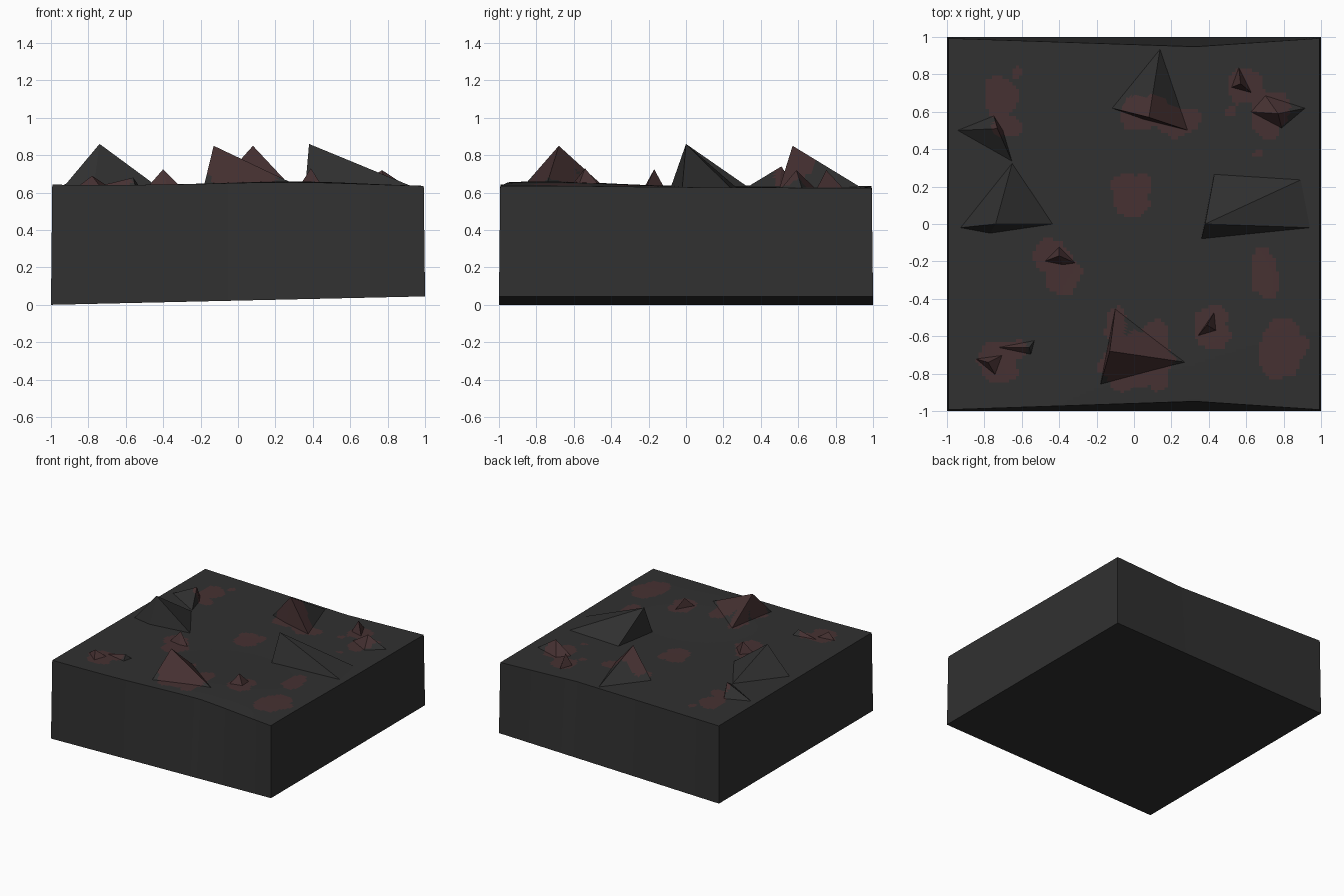
import bpy, bmesh, math
from mathutils import Vector, noise

if "Cube" in bpy.data.objects:
    bpy.data.objects.remove(bpy.data.objects["Cube"])


def material(name, rgb):
    m = bpy.data.materials.new(name)
    m.diffuse_color = (*rgb, 1)
    m.use_nodes = True
    m.node_tree.nodes["Principled BSDF"].inputs["Base Color"].default_value = m.diffuse_color
    return m


STONE = material("charcoal stone", (0.030, 0.030, 0.030))
RED = material("dull red stain", (0.062, 0.031, 0.032))

# Stain blobs on the top: centre x, y, radius x, radius y
STAINS = [
    (-0.72, 0.68, .09, .11), (-0.67, 0.52, .08, .06), (-0.63, 0.82, .03, .03),
    (0.05, 0.60, .13, .10), (0.23, 0.55, .14, .08),
    (0.60, 0.74, .09, .09), (0.73, 0.60, .10, .12), (0.52, 0.60, .03, .03),
    (-0.01, 0.16, .10, .12), (0.67, 0.38, .03, .02),
    (-0.45, -0.17, .08, .10), (-0.39, -0.27, .09, .11),
    (0.70, -0.27, .075, .13), (0.42, -0.55, .10, .12), (0.80, -0.67, .12, .15),
    (-0.74, -0.72, .10, .09), (-0.62, -0.68, .06, .05), (-0.71, -0.80, .11, .05),
    (0.00, -0.74, .19, .16), (-0.10, -0.55, .06, .10),
    (0.12, -0.63, .09, .10), (0.13, -0.82, .06, .10),
]


def stained(p):
    wobble = 1 + 0.35 * noise.noise(Vector((p.x * 13, p.y * 13, 0.5)))
    return any(math.hypot((p.x - cx) / rx, (p.y - cy) / ry) < wobble
               for cx, cy, rx, ry in STAINS)


def ground(x, y):
    # gentle swell towards the front, lower at the right and back
    swell = 0.025 * math.exp(-((x - 0.3) ** 2 / 0.3 + (y + 0.75) ** 2 / 0.25))
    return 0.633 - 0.005 * x - 0.004 * y + swell


def tent(x, peak):
    # 1 at the peak, 0 at both ends of the edge
    return (x + 1) / (peak + 1) if x < peak else (1 - x) / (1 - peak)


def finish(bm, name):
    me = bpy.data.meshes.new(name)
    bm.to_mesh(me)
    bm.free()
    me.materials.append(STONE)
    me.materials.append(RED)
    ob = bpy.data.objects.new(name, me)
    bpy.context.collection.objects.link(ob)
    return ob


# Block: stained top grid, sides drawn down to a tilted bottom
bm = bmesh.new()
bmesh.ops.create_grid(bm, x_segments=110, y_segments=110, size=1)
for f in bm.faces:
    f.material_index = int(stained(f.calc_center_median()))
rim = [e for e in bm.edges if e.is_boundary]
ext = bmesh.ops.extrude_edge_only(bm, edges=rim)["geom"]
low = {g for g in ext if isinstance(g, bmesh.types.BMVert)}
for f in ext:
    if isinstance(f, bmesh.types.BMFace):
        f.material_index = 0
for v in bm.verts:
    x, y = v.co.x, v.co.y
    if v in low:
        v.co.z = 0.0225 * (x + 1)
    else:
        # front and back rims are dented inwards
        dent = 0.045 * tent(x, 0.33) * max(0, (abs(y) - 0.85) / 0.15)
        v.co = (x * 0.993, y * 0.993 - math.copysign(dent, y), ground(x, y))
bottom = bmesh.ops.contextual_create(
    bm, geom=[g for g in ext if isinstance(g, bmesh.types.BMEdge) and g.is_boundary])
for f in bottom["faces"]:
    f.material_index = 0
bmesh.ops.recalc_face_normals(bm, faces=bm.faces)
finish(bm, "rock_block")


def spike(name, apex, base, cuts):
    # leaning pyramid, base points listed counter-clockwise
    bm = bmesh.new()
    ring = [bm.verts.new((x, y, ground(x, y) - 0.004)) for x, y in base]
    tip = bm.verts.new(apex)
    for a, b in zip(ring, ring[1:] + ring[:1]):
        bm.faces.new((a, b, tip))
    bmesh.ops.subdivide_edges(bm, edges=bm.edges[:], cuts=cuts, use_grid_fill=True)
    bmesh.ops.triangulate(bm, faces=bm.faces[:])
    for f in bm.faces:
        f.material_index = int(stained(f.calc_center_median()))
    finish(bm, name)


# Four tall spikes
spike("spike_east", (0.38, 0.0, 0.86),
      [(0.36, -0.08), (0.95, -0.02), (0.90, 0.24), (0.43, 0.27)], 14)
spike("spike_front", (-0.13, -0.68, 0.85),
      [(-0.18, -0.86), (0.28, -0.74), (-0.10, -0.45)], 14)
spike("spike_back", (0.08, 0.57, 0.85),
      [(-0.12, 0.62), (0.05, 0.56), (0.29, 0.50), (0.14, 0.94)], 14)
spike("spike_west", (-0.74, 0.0, 0.86),
      [(-0.93, -0.02), (-0.77, -0.05), (-0.43, 0.0), (-0.65, 0.33)], 14)

# Small spikes
SMALL = [
    ((-0.40, -0.17, 0.725), [(-0.48, -0.20), (-0.38, -0.22), (-0.31, -0.21), (-0.40, -0.12)]),
    ((0.39, -0.54, 0.73), [(0.34, -0.60), (0.44, -0.57), (0.43, -0.47)]),
    ((0.77, 0.59, 0.72), [(0.62, 0.60), (0.79, 0.51), (0.92, 0.62), (0.70, 0.69)]),
    ((0.57, 0.75, 0.72), [(0.52, 0.73), (0.63, 0.70), (0.56, 0.84)]),
    ((-0.78, -0.74, 0.69), [(-0.85, -0.72), (-0.74, -0.81), (-0.70, -0.70)]),
    ((-0.56, -0.66, 0.68), [(-0.74, -0.66), (-0.55, -0.70), (-0.53, -0.62)]),
    ((-0.73, 0.51, 0.74), [(-0.95, 0.50), (-0.65, 0.33), (-0.70, 0.50), (-0.75, 0.58)]),
]
for i, (apex, base) in enumerate(SMALL, 1):
    spike(f"small_spike_{i}", apex, base, 6)
